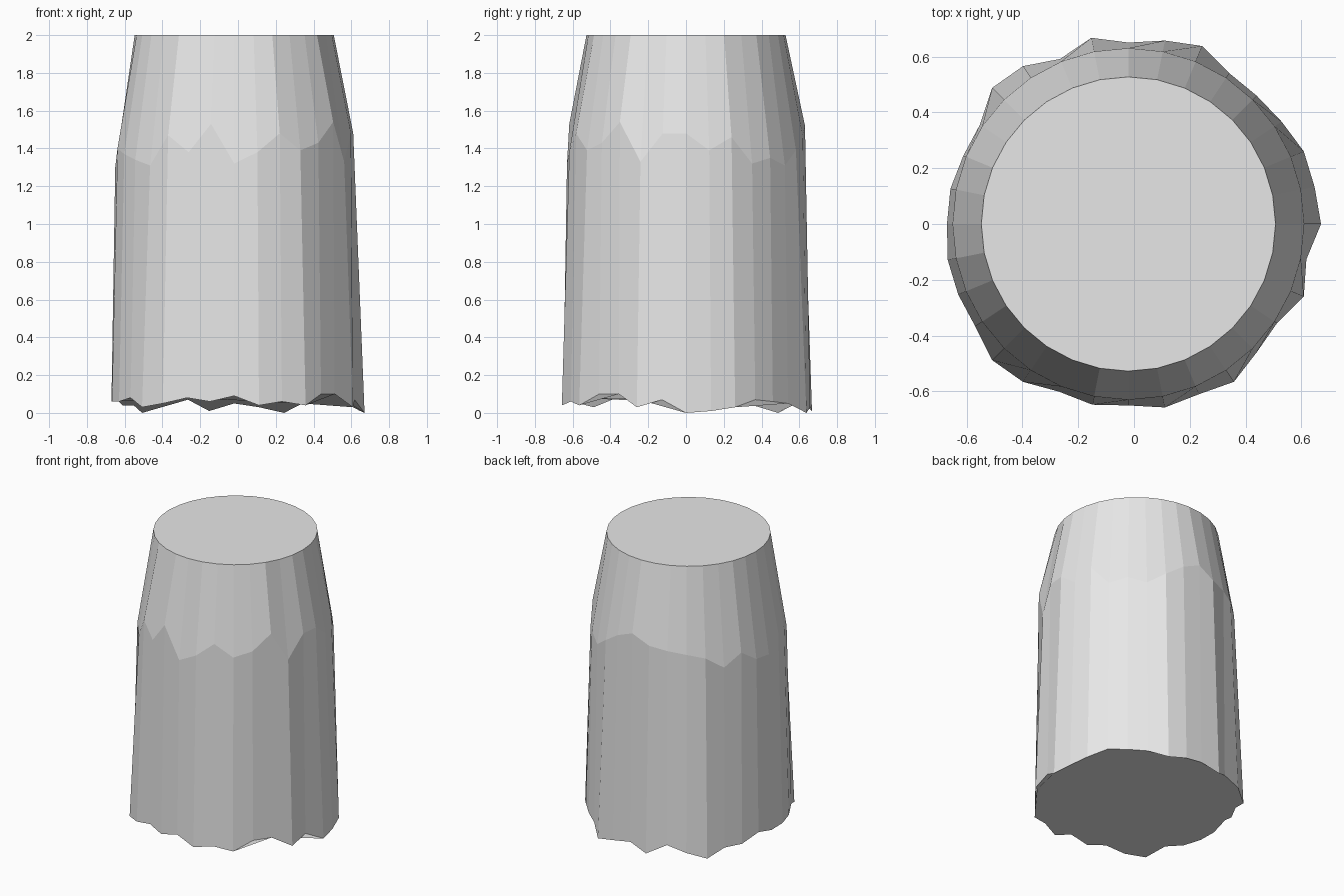
import bpy
import bmesh
import math

cube = bpy.data.objects.get("Cube")
if cube:
    bpy.data.objects.remove(cube, do_unlink=True)

SIDES = 32
CENTRE_X = -0.02

# Uneven outline of the foot, counter-clockwise from +x, in hundredths
foot_radius = [69, 68, 68, 66, 65, 65, 69, 67, 65, 68, 64, 68, 69, 64, 64, 65,
               65, 66, 66, 66, 69, 68, 65, 66, 65, 67, 66, 68, 65, 64, 68, 65]
foot_height = [0, 1, 3, 7, 6, 5, 0, 3, 5, 1, 7, 4, 0, 4, 4, 9,
               6, 6, 6, 8, 3, 5, 8, 6, 9, 4, 6, 4, 10, 10, 3, 7]
# Jagged shoulder line, in hundredths above its lowest point
shoulder_rise = [18, 9, 16, 2, 5, 1, 9, 17, 22, 16, 14, 12, 9, 1, 9, 1,
                 0, 10, 7, 4, 1, 17, 8, 23, 2, 8, 18, 9, 13, 24, 3, 18]


def add_ring(bm, radii, heights):
    """Add one closed ring of vertices around the vertical axis."""
    ring = []
    for i, (radius, height) in enumerate(zip(radii, heights)):
        angle = math.tau * i / SIDES
        ring.append(bm.verts.new((CENTRE_X + radius * math.cos(angle),
                                  radius * math.sin(angle), height)))
    return ring


def bridge(bm, lower, upper):
    """Join two rings with a band of flat faces."""
    for i in range(SIDES):
        j = (i + 1) % SIDES
        bm.faces.new((lower[i], lower[j], upper[j], upper[i]))


# Single plain grey material
grey = bpy.data.materials.new("plain_grey")
grey.use_nodes = True
colour = (0.8, 0.8, 0.8, 1.0)
grey.diffuse_color = colour
grey.node_tree.nodes["Principled BSDF"].inputs["Base Color"].default_value = colour

# Tapered post: ragged foot, jagged shoulder, round flat top
bm = bmesh.new()
foot = add_ring(bm, [r / 100 for r in foot_radius], [h / 100 for h in foot_height])
shoulder = add_ring(bm, [0.63] * SIDES, [1.3 + h / 100 for h in shoulder_rise])
top = add_ring(bm, [0.527] * SIDES, [2.0] * SIDES)
bridge(bm, foot, shoulder)
bridge(bm, shoulder, top)
bm.faces.new(top)
bm.faces.new(list(reversed(foot)))
bmesh.ops.recalc_face_normals(bm, faces=bm.faces[:])

mesh = bpy.data.meshes.new("tapered_post")
bm.to_mesh(mesh)
bm.free()
mesh.materials.append(grey)
post = bpy.data.objects.new("tapered_post", mesh)
bpy.context.scene.collection.objects.link(post)
